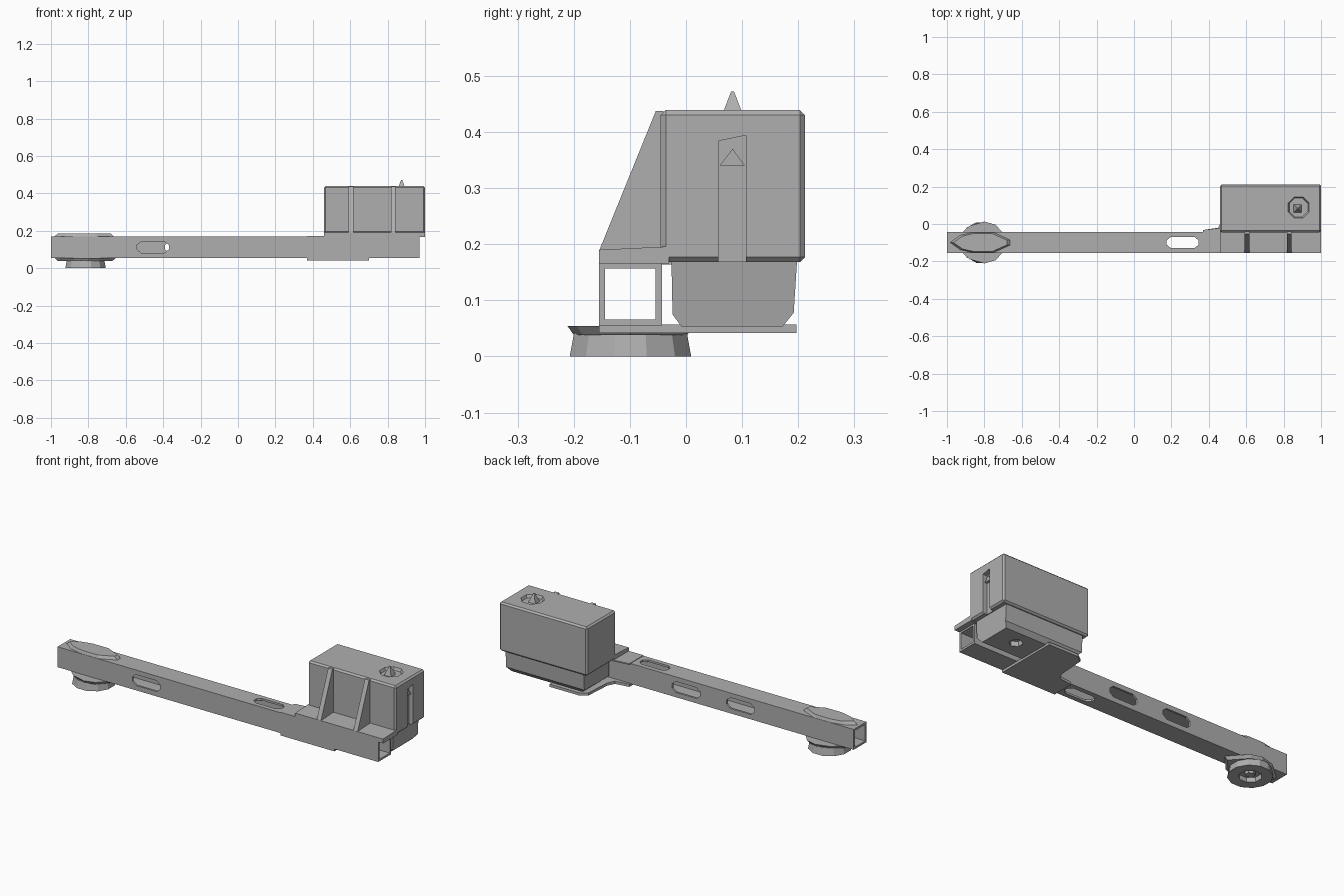
import bpy, bmesh, math
from mathutils import Vector

cube = bpy.data.objects.get("Cube")
if cube:
    bpy.data.objects.remove(cube, do_unlink=True)

grey = bpy.data.materials.new("mid_grey")
grey.use_nodes = True
grey.diffuse_color = (0.43, 0.43, 0.43, 1)
grey.node_tree.nodes["Principled BSDF"].inputs["Base Color"].default_value = grey.diffuse_color


def prism(name, outline, lo, hi, axis="z", end_scale=1.0):
    """Extrude a 2D outline along an axis; end_scale tapers the far end."""
    place = {"x": lambda u, v, w: (w, u, v),
             "y": lambda u, v, w: (u, w, v),
             "z": lambda u, v, w: (u, v, w)}[axis]
    mid = [(min(p[i] for p in outline) + max(p[i] for p in outline)) / 2 for i in (0, 1)]
    bm = bmesh.new()
    near = [bm.verts.new(place(u, v, lo)) for u, v in outline]
    far = [bm.verts.new(place(mid[0] + (u - mid[0]) * end_scale,
                              mid[1] + (v - mid[1]) * end_scale, hi)) for u, v in outline]
    bm.faces.new(near)
    bm.faces.new(far)
    n = len(outline)
    for i in range(n):
        bm.faces.new((near[i], near[(i + 1) % n], far[(i + 1) % n], far[i]))
    bmesh.ops.recalc_face_normals(bm, faces=bm.faces)
    mesh = bpy.data.meshes.new(name)
    bm.to_mesh(mesh)
    bm.free()
    mesh.materials.append(grey)
    obj = bpy.data.objects.new(name, mesh)
    bpy.context.collection.objects.link(obj)
    return obj


def rect(u0, u1, v0, v1):
    return [(u0, v0), (u1, v0), (u1, v1), (u0, v1)]


def ring(u, v, radius, sides, squash=1.0):
    return [(u + radius * math.cos(2 * math.pi * (i + 0.5) / sides),
             v + squash * radius * math.sin(2 * math.pi * (i + 0.5) / sides)) for i in range(sides)]


def slot(u, v):
    """Long octagonal slot outline."""
    a, b = 0.085, 0.03
    quarter = [(a, b * 0.4), (a - 0.022, b)]
    right = quarter + [(-p, q) for p, q in reversed(quarter)]
    return [(u + p, v + q) for p, q in right] + [(u - p, v - q) for p, q in right]


def apply(obj, mod):
    bpy.context.view_layer.objects.active = obj
    bpy.ops.object.modifier_apply(modifier=mod.name)


def cut(obj, cutter):
    mod = obj.modifiers.new("cut", "BOOLEAN")
    mod.operation, mod.solver, mod.object = "DIFFERENCE", "EXACT", cutter
    apply(obj, mod)
    bpy.data.objects.remove(cutter, do_unlink=True)


def chamfer(obj, width):
    mod = obj.modifiers.new("chamfer", "BEVEL")
    mod.width, mod.segments = width, 1
    apply(obj, mod)


# Hollow square tube with slots
Y0, Y1, YC = -0.155, -0.043, -0.099
tube = prism("square_tube", rect(Y0, Y1, 0.055, 0.168), -1, 0.97, "x")
cut(tube, prism("bore", rect(Y0 + 0.011, Y1 - 0.011, 0.066, 0.157), -1.1, 1.1, "x"))
cut(tube, prism("front_slot", slot(-0.455, 0.112), -0.2, -0.12, "y"))
for sx in (0.03, -0.305):
    cut(tube, prism("back_slot", slot(sx, 0.112), -0.08, 0, "y"))
cut(tube, prism("vertical_slot", slot(0.26, YC), 0, 0.3))

# Foot under the far end of the tube
FX = -0.815
lens = [(-0.98, YC), (-0.88, -0.01), (-0.80, 0.013), (-0.74, -0.004), (-0.655, YC),
        (-0.74, -0.194), (-0.80, -0.211), (-0.88, -0.188)]
prism("foot_flange", lens[::-1], 0.054, 0.038, end_scale=0.9)
foot = prism("foot_pad", ring(FX, YC, 0.112, 12), 0, 0.042, end_scale=0.93)
cut(foot, prism("foot_recess", ring(FX, YC, 0.058, 8), -0.02, 0.025))
prism("foot_pin", ring(FX, YC, 0.025, 6), 0.008, 0.03)

# Faceted cap on top of the tube, above the foot
cap = [(-0.985, YC), (-0.93, -0.06), (-0.86, -0.044), (-0.75, -0.044), (-0.66, -0.085),
       (-0.66, -0.113), (-0.75, -0.154), (-0.86, -0.154), (-0.93, -0.138)]
prism("tube_cap", cap, 0.166, 0.184, end_scale=0.88)

# Housing with cable channel and a knob well
housing = prism("housing", rect(0.46, 1.0, -0.045, 0.212), 0.168, 0.439)
chamfer(housing, 0.009)
channel = [(0.058, 0.1), (0.107, 0.1), (0.107, 0.394), (0.058, 0.384)]
cut(housing, prism("channel", channel, 0.975, 1.1, "x"))
KX, KY = 0.88, 0.088
cut(housing, prism("knob_well", ring(KX, KY, 0.072, 8), 0.46, 0.424, end_scale=0.75))
prism("knob_tip", ring(KX - 0.005, KY - 0.005, 0.032, 4), 0.42, 0.472, end_scale=0.12)
prism("cable_tip", [(0.06, 0.34), (0.105, 0.34), (0.083, 0.37)], 0.97, 0.99, "x")

# Motor block below the housing
motor = prism("motor_block", [(-0.026, 0.172), (-0.024, 0.075), (-0.008, 0.053),
                              (0.172, 0.053), (0.192, 0.078), (0.198, 0.172)], 0.49, 0.97, "x")
for v in motor.data.vertices:
    if v.co.z < 0.06:
        v.co.x += 0.025 if v.co.x < 0.7 else -0.02
cut(motor, prism("drain_hole", ring(0.82, 0.09, 0.035, 6), 0.0, 0.08))

# Mounting ledge, gussets and small end tab over the tube
ledge = [(Y0, 0.166), (-0.03, 0.166), (-0.03, 0.196), (Y0, 0.19)]
prism("mount_ledge", ledge, 0.46, 1.0, "x")
for gx in (0.605, 0.83):
    rib = [(Y0, 0.188), (-0.04, 0.188), (-0.04, 0.437), (-0.054, 0.437)]
    prism("gusset", rib, gx - 0.013, gx + 0.013, "x")
prism("ledge_tab", [(0.37, Y0), (0.47, Y0), (0.47, -0.02), (0.37, -0.032)], 0.164, 0.171)

# Support plate wrapping under tube and motor
plate = [(0.37, Y0), (0.70, Y0), (0.70, 0.197), (0.52, 0.197), (0.48, 0.17),
         (0.47, 0.02), (0.45, -0.02), (0.37, -0.032)]
prism("support_plate", plate, 0.042, 0.057)
